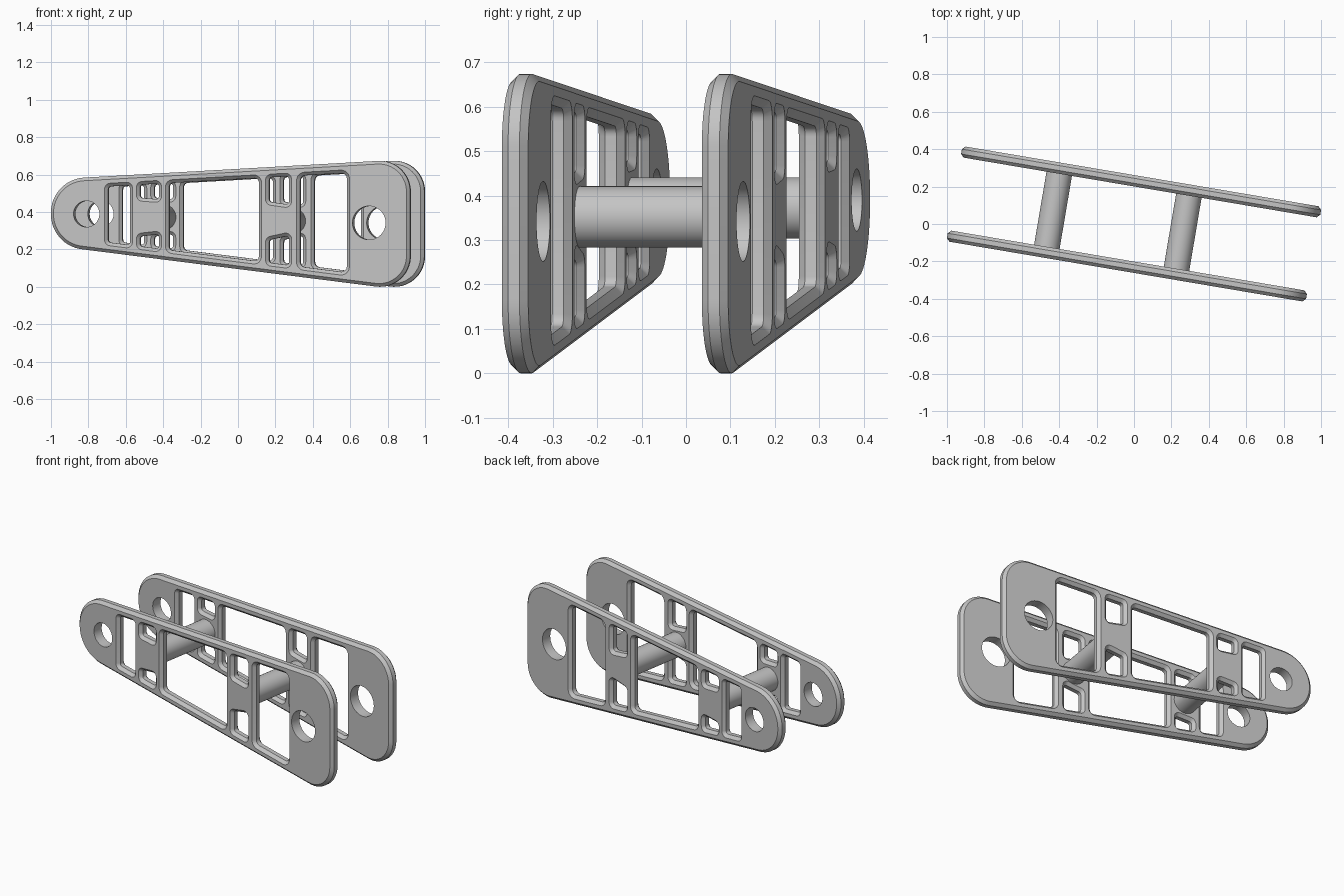
import bpy, bmesh, math
from mathutils import Vector, Matrix

if "Cube" in bpy.data.objects:
    bpy.data.objects.remove(bpy.data.objects["Cube"])

TILT = math.radians(-9.6)      # whole model is turned about z
HALF_GAP, HALF_T, CH = 0.228, 0.03, 0.017

grey = bpy.data.materials.new("plain grey")
grey.diffuse_color = (0.55, 0.55, 0.55, 1)
grey.use_nodes = True
grey.node_tree.nodes["Principled BSDF"].inputs["Base Color"].default_value = grey.diffuse_color


def top(u):
    return 0.574 + 0.056 * (u + 0.974)


def bottom(u):
    return 0.222 - 0.125 * (u + 0.974)


def rounded(points, radii, n=8):
    """Counter-clockwise polygon with filleted corners."""
    out = []
    pts = [Vector(p) for p in points]
    for i, p in enumerate(pts):
        a = (pts[i - 1] - p).normalized()
        b = (pts[(i + 1) % len(pts)] - p).normalized()
        half = a.angle(b) / 2
        r = radii[i]
        centre = p + (a + b).normalized() * (r / math.sin(half))
        start = p + a * (r / math.tan(half)) - centre
        sweep = math.pi - 2 * half
        for k in range(n + 1):
            out.append(centre + Matrix.Rotation(sweep * k / n, 2) @ start)
    return out


def circle(u, z, r, n=40):
    return [Vector((u + r * math.cos(2 * math.pi * k / n), z + r * math.sin(2 * math.pi * k / n)))
            for k in range(n)]


def grow(loop, d):
    """Offset a counter-clockwise loop outwards by d."""
    out = []
    for i, p in enumerate(loop):
        t1 = (p - loop[i - 1]).normalized()
        t2 = (loop[(i + 1) % len(loop)] - p).normalized()
        t = (t1 + t2).normalized()
        out.append(p + Vector((t.y, -t.x)) * d / max(0.5, t.dot(t1)))
    return out


def opening(u0, u1, lo=None, hi=None, r=0.032):
    """Four-sided opening; missing sides follow the plate's edges."""
    m = 0.038
    lo = lo or (bottom(u0) + m, bottom(u1) + m)
    hi = hi or (top(u0) - m, top(u1) - m)
    return rounded([(u0, lo[0]), (u1, lo[1]), (u1, hi[1]), (u0, hi[0])], [r] * 4, 6)


# plate outline (widest line) and its openings: (face-level loop, chamfer offset)
E = 0.974
outline = rounded([(-E, bottom(-E)), (E, bottom(E)), (E, top(E)), (-E, top(-E))],
                  [0.19, 0.165, 0.165, 0.19], 16)
loops = [(grow(outline, -CH), CH),
         (circle(-0.778, 0.39, 0.07), 0), (circle(0.754, 0.342, 0.09), 0)]
for hole in (opening(-0.680, -0.528),
             opening(-0.507, -0.371, hi=(0.285, 0.30)),
             opening(-0.507, -0.371, lo=(0.46, 0.45)),
             opening(-0.350, 0.171, r=0.04),
             opening(0.193, 0.334, hi=(0.265, 0.295)),
             opening(0.193, 0.334, lo=(0.44, 0.42)),
             opening(0.361, 0.648, r=0.045)):
    loops.append((hole, -CH))


def finish(bm, name, angle):
    bmesh.ops.recalc_face_normals(bm, faces=bm.faces[:])
    bm.transform(Matrix.Rotation(TILT, 4, 'Z'))
    me = bpy.data.meshes.new(name)
    bm.to_mesh(me)
    bm.free()
    me.materials.append(grey)
    ob = bpy.data.objects.new(name, me)
    bpy.context.collection.objects.link(ob)
    bpy.ops.object.select_all(action='DESELECT')
    ob.select_set(True)
    bpy.context.view_layer.objects.active = ob
    bpy.ops.object.shade_smooth_by_angle(angle=math.radians(angle))


def plate(name, v):
    bm = bmesh.new()
    caps = ([], [])
    for loop, d in loops:
        wide = grow(loop, d) if d else loop
        sections = [(loop, -HALF_T), (wide, CH - HALF_T), (wide, HALF_T - CH), (loop, HALF_T)]
        rings = [[bm.verts.new((p.x, v + y, p.y)) for p in lp] for lp, y in sections]
        n = len(loop)
        for a, b in zip(rings, rings[1:]):
            for i in range(n):
                j = (i + 1) % n
                bm.faces.new((a[i], a[j], b[j], b[i]))
        for cap, ring in zip(caps, (rings[0], rings[-1])):
            cap += [bm.edges.get((ring[i], ring[(i + 1) % n])) for i in range(n)]
    for cap, s in zip(caps, (-1, 1)):
        bmesh.ops.triangle_fill(bm, use_beauty=True, edges=cap, normal=(0, s, 0))
    finish(bm, name, 30)


plate("front_plate", -HALF_GAP)
plate("back_plate", HALF_GAP)

# round cross posts joining the plates
for name, u, z in (("left_post", -0.439, 0.372), ("right_post", 0.264, 0.352)):
    bm = bmesh.new()
    bmesh.ops.create_cone(bm, cap_ends=True, segments=40, radius1=0.069, radius2=0.069,
                          depth=2 * (HALF_GAP - 0.015),
                          matrix=Matrix.Translation((u, 0, z)) @ Matrix.Rotation(math.pi / 2, 4, 'X'))
    finish(bm, name, 40)
